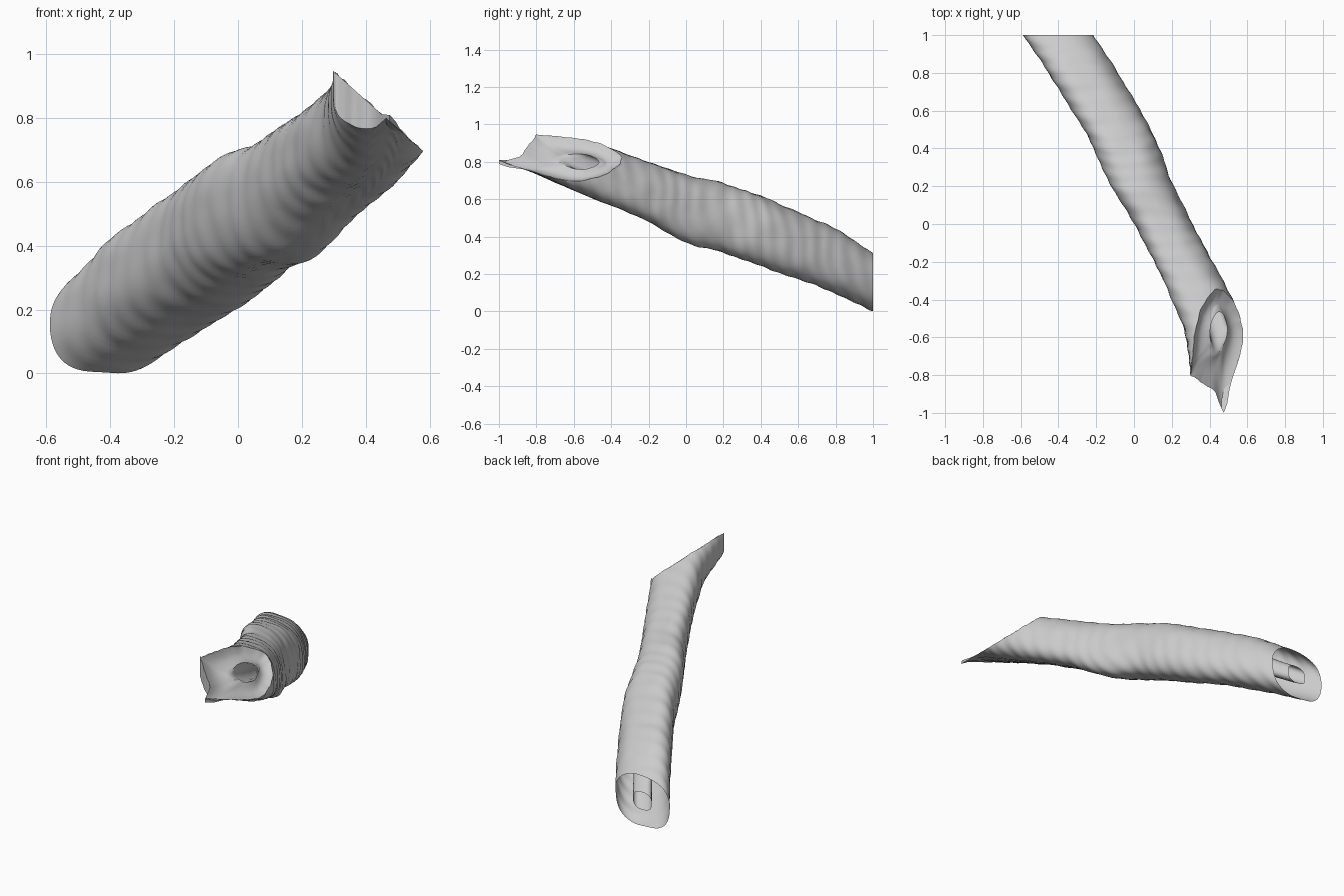
import bpy, bmesh, math
from mathutils import Vector, noise

if "Cube" in bpy.data.objects:
    bpy.data.objects.remove(bpy.data.objects["Cube"])

# Cross-sections along the shaft: y, centre x, centre z, half width, half height, lean
STATIONS = [
    (1.0, -.40, .155, .183, .157, -.03), (.8, -.27, .268, .184, .173, .12),
    (.46, -.067, .408, .176, .186, .17), (.2, .045, .497, .164, .187, .18),
    (0, .157, .55, .154, .18, .19), (-.2, .262, .64, .156, .162, .2),
    (-.4, .365, .72, .16, .153, .15), (-.6, .435, .80, .162, .153, .05),
    (-.8, .463, .89, .166, .155, 0), (-1.0, .475, .97, .167, .16, 0),
    (-1.3, .49, 1.1, .167, .16, 0),
]
SIDES, RINGS, CAP_RINGS = 80, 110, 10
CANAL = 0.35          # canal size relative to the shaft
SQUARENESS = 0.8      # below 1 fills out the corners of the oval


def section(y):
    """Smoothly interpolated station values at y."""
    i = 0
    while i < len(STATIONS) - 2 and STATIONS[i + 1][0] > y:
        i += 1
    p, q = STATIONS[i], STATIONS[i + 1]
    before, after = STATIONS[max(i - 1, 0)], STATIONS[min(i + 2, len(STATIONS) - 1)]
    h = q[0] - p[0]
    t = (y - p[0]) / h
    out = []
    for k in range(1, 6):
        m0 = (q[k] - before[k]) / (q[0] - before[0]) * h
        m1 = (after[k] - p[k]) / (after[0] - p[0]) * h
        d = q[k] - p[k]
        out.append(p[k] + t * (m0 + t * (3 * d - 2 * m0 - m1 + t * (m0 + m1 - 2 * d))))
    return out


def rounded(v):
    return math.copysign(abs(v) ** SQUARENESS, v)


def wall(a, y, size):
    cx, cz, hx, hz, lean = section(y)
    shift = (1 - size) * (1 - y) / 1.5      # the canal drifts up and right at the front
    return Vector((cx + .04 * shift + size * hx * rounded(math.cos(a)), y,
                   cz + .03 * shift + size * hz * rounded(math.sin(a - lean))))


def plane_z(x):
    """Height of the slanted front cut."""
    return 1.211 - .89 * x


def cut_y(a, size):
    """Where a lengthwise line meets the slanted cut or the broken front edge."""
    back, front = 1.0, -1.25
    for _ in range(30):
        mid = (back + front) / 2
        p = wall(a, mid, size)
        if p.z > plane_z(p.x) or mid < -.8 - .65 * (p.x - .3):
            front = mid
        else:
            back = mid
    return back


def rippled(a, y, size):
    """Wall point with faint ridges across the shaft and broad dents."""
    p = wall(a, y, size)
    out = (p - wall(a, y, 0)).normalized()
    bump = .002 * math.sin(y * 75 + 2.5 * math.sin(a) + 4 * noise.noise(p * 3))
    bump += .006 * noise.noise(p * 8) + .005 * noise.noise(p * 4)
    return p + out * bump * size


angles = [2 * math.pi * i / SIDES for i in range(SIDES)]
canal_ends = [cut_y(a, CANAL) for a in angles]
# Slightly ragged front rim with a splinter at the bottom
ends = []
for a in angles:
    ragged = .012 * noise.noise(Vector((math.cos(a) * 4, math.sin(a) * 4, 2)))
    splinter = .09 * math.exp(-((a - 1.5 * math.pi) / .1) ** 2)
    ends.append(cut_y(a, 1) + ragged - splinter)

# Outer shaft, open at the back
rows = []
for j in range(RINGS + 1):
    t = j / RINGS
    rows.append([rippled(a, 1 + (e - 1) * t, 1) for a, e in zip(angles, ends)])
# Broken front edge rising to the cut
rim = [Vector((p.x, p.y, plane_z(p.x))) for p in rows[-1]]
rows.append(rim)
hole = [rippled(a, e, CANAL) for a, e in zip(angles, canal_ends)]

# Dished front cut around the canal mouth
cut_normal = Vector((.89, 0, 1)).normalized()
for j in range(1, CAP_RINGS + 1):
    t = j / CAP_RINGS
    dip = .02 * math.sin(math.pi * t) + .008 * t
    rows.append([r.lerp(h, t) - cut_normal * dip for r, h in zip(rim, hole)])

# Canal running back through the shaft
for j in range(1, RINGS // 2 + 1):
    t = j / (RINGS // 2)
    rows.append([rippled(a, e + (1 - e) * t, CANAL) for a, e in zip(angles, canal_ends)])

bm = bmesh.new()
grid = [[bm.verts.new(p) for p in row] for row in rows]
for lower, upper in zip(grid, grid[1:]):
    for i in range(SIDES):
        k = (i + 1) % SIDES
        bm.faces.new((lower[i], upper[i], upper[k], lower[k]))
# Keep the outer wall facing outward
bm.normal_update()
bm.faces.ensure_lookup_table()
first = bm.faces[0]
if first.normal.dot(first.calc_center_median() - wall(0, 1, 0)) < 0:
    bmesh.ops.reverse_faces(bm, faces=bm.faces)

mesh = bpy.data.meshes.new("hollow_shaft")
bm.to_mesh(mesh)
bm.free()
shaft = bpy.data.objects.new("hollow_shaft", mesh)
bpy.context.collection.objects.link(shaft)

grey = bpy.data.materials.new("light_grey")
grey.use_nodes = True
colour = (.6, .6, .6, 1)
grey.diffuse_color = colour
grey.node_tree.nodes["Principled BSDF"].inputs["Base Color"].default_value = colour
mesh.materials.append(grey)

bpy.context.view_layer.objects.active = shaft
shaft.select_set(True)
bpy.ops.object.shade_smooth_by_angle(angle=math.radians(40))
